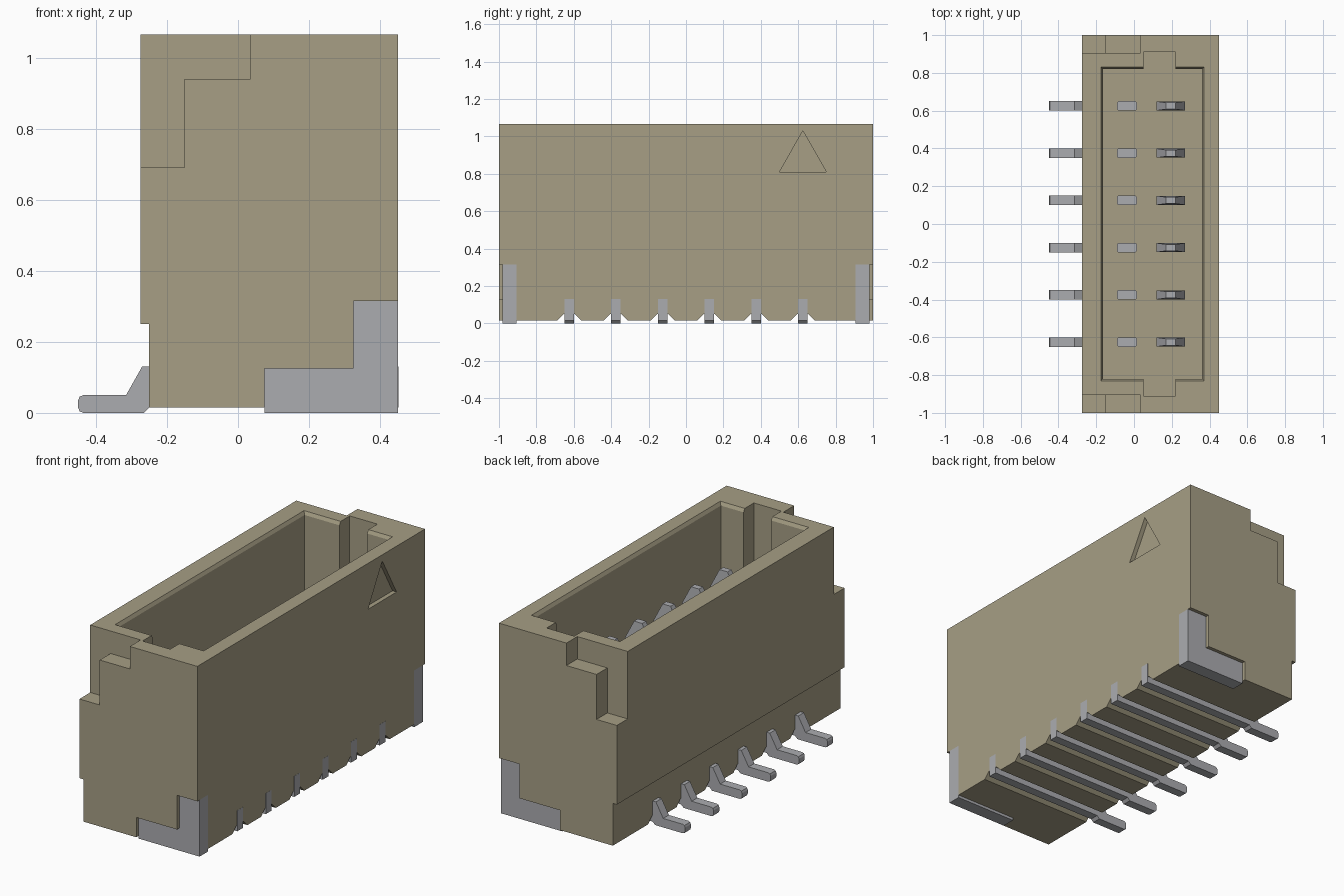
import bpy, bmesh, math

if "Cube" in bpy.data.objects:
    bpy.data.objects.remove(bpy.data.objects["Cube"])


def material(name, rgb):
    m = bpy.data.materials.new(name)
    m.diffuse_color = (*rgb, 1)
    m.use_nodes = True
    m.node_tree.nodes["Principled BSDF"].inputs["Base Color"].default_value = m.diffuse_color
    return m


TAN = material("tan plastic", (0.385, 0.345, 0.235))
METAL = material("grey metal", (0.41, 0.415, 0.435))

# 2D profile point + distance along an axis -> 3D
PLACE = {
    "x": lambda u, v, t: (t, u, v),
    "y": lambda u, v, t: (u, t, v),
    "z": lambda u, v, t: (u, v, t),
}


def loft(name, axis, sections, mat):
    """Closed solid through a list of (distance, profile) sections."""
    bm = bmesh.new()
    rings = [[bm.verts.new(PLACE[axis](u, v, t)) for u, v in pts] for t, pts in sections]
    n = len(rings[0])
    for a, b in zip(rings, rings[1:]):
        for i in range(n):
            j = (i + 1) % n
            bm.faces.new((a[i], a[j], b[j], b[i]))
    bm.faces.new(rings[0])
    bm.faces.new(rings[-1])
    bmesh.ops.recalc_face_normals(bm, faces=bm.faces)
    mesh = bpy.data.meshes.new(name)
    bm.to_mesh(mesh)
    bm.free()
    mesh.materials.append(mat)
    obj = bpy.data.objects.new(name, mesh)
    bpy.context.collection.objects.link(obj)
    return obj


def prism(name, axis, pts, a, b, mat):
    return loft(name, axis, [(a, pts), (b, pts)], mat)


def rect(x0, x1, y0, y1):
    return [(x0, y0), (x1, y0), (x1, y1), (x0, y1)]


def cut(target, cutter):
    cutter.hide_render = True
    mod = target.modifiers.new("cut", "BOOLEAN")
    mod.operation = "DIFFERENCE"
    mod.solver = "EXACT"
    mod.object = cutter
    bpy.context.view_layer.objects.active = target
    bpy.ops.object.modifier_apply(modifier=mod.name)
    bpy.data.objects.remove(cutter)


PITCH = [-0.625 + 0.25 * i for i in range(6)]
TOP, BASE, FLOOR = 1.065, 0.015, 0.28

# Housing block with a step low on the left side
housing = prism("housing", "y", [(-0.25, BASE), (0.45, BASE), (0.45, TOP),
                                 (-0.275, TOP), (-0.275, 0.25), (-0.25, 0.25)], -1, 1, TAN)

# Cavity with a key slot at each end
half = [(0.36, 0.82), (0.22, 0.82), (0.22, 0.91), (0.05, 0.91), (0.05, 0.82), (-0.165, 0.82)]
outline = half + [(x, -y) for x, y in reversed(half)]
cut(housing, prism("cavity_cutter", "z", outline, FLOOR, 1.2, TAN))

# Lead-in chamfer round the cavity mouth
cut(housing, loft("chamfer_cutter", "z", [
    (TOP - 0.02, rect(-0.164, 0.359, -0.819, 0.819)),
    (TOP + 0.02, rect(-0.186, 0.381, -0.841, 0.841))], TAN))

# Stepped corner notches, and pockets plus metal tabs at both ends
notch = [(-0.4, 0.69), (-0.15, 0.69), (-0.15, 0.94), (0.035, 0.94), (0.035, 1.2), (-0.4, 1.2)]
pocket = [(0.075, -0.1), (0.6, -0.1), (0.6, 0.315), (0.325, 0.315), (0.325, 0.125), (0.075, 0.125)]
tab = [(0.075, 0), (0.45, 0), (0.45, 0.315), (0.325, 0.315), (0.325, 0.125), (0.075, 0.125)]
for s, end in ((-1, "front"), (1, "back")):
    cut(housing, prism("notch_cutter", "y", notch, s * 0.905, s * 1.1, TAN))
    cut(housing, prism("pocket_cutter", "y", pocket, s * 0.905, s * 1.1, TAN))
    prism(end + "_solder_tab", "y", tab, s * 0.905, s * 0.98, METAL)

# Recessed triangle marking the first contact
cut(housing, prism("mark_cutter", "x", [(0.5, 0.81), (0.75, 0.81), (0.625, 1.03)], 0.425, 0.5, TAN))

# Lead profile: rounded foot, ramp, then a bar under the housing
r = 0.015
foot = [(-0.45 + r - r * math.sin(a), (0.05 - r + r * math.cos(a)))
        for a in (0, math.pi / 4, math.pi / 2)]
foot += [(x, 0.05 - z) for x, z in reversed(foot)]
lead = foot + [(-0.265, 0), (-0.25, BASE), (0.451, BASE), (0.451, 0.13), (-0.27, 0.13), (-0.315, 0.05)]

for i, y in enumerate(PITCH, 1):
    # V groove under the housing either side of each lead
    groove = [(y - 0.1, -0.02), (y + 0.1, -0.02), (y + 0.03, 0.05), (y - 0.03, 0.05)]
    cut(housing, prism("groove_cutter", "x", groove, -0.4, 0.6, TAN))
    prism(f"lead_{i}", "y", lead, y - 0.025, y + 0.025, METAL)
    # Tapered contact blade
    body = rect(0.12, 0.27, y - 0.024, y + 0.024)
    loft(f"contact_blade_{i}", "z", [(FLOOR - 0.05, body), (0.71, body),
                                     (0.81, rect(0.17, 0.22, y - 0.017, y + 0.017))], METAL)
    # Short retaining post with clipped corners
    c, x0, x1, h = 0.007, -0.09, 0.015, 0.025
    post = [(x0 + c, y - h), (x1 - c, y - h), (x1, y - h + c), (x1, y + h - c),
            (x1 - c, y + h), (x0 + c, y + h), (x0, y + h - c), (x0, y - h + c)]
    prism(f"retaining_post_{i}", "z", post, FLOOR - 0.05, 0.4, METAL)
